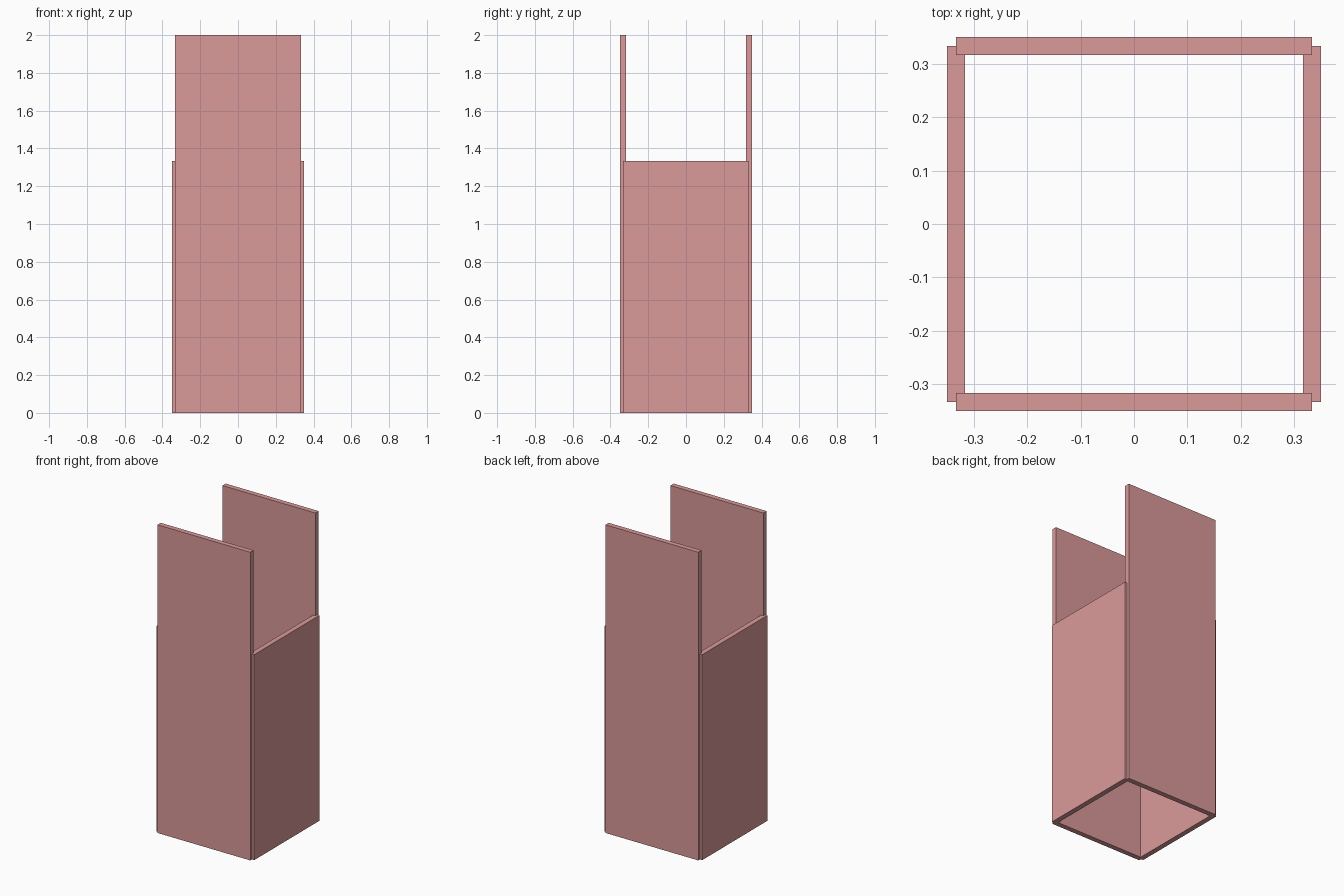
import bpy

if "Cube" in bpy.data.objects:
    bpy.data.objects.remove(bpy.data.objects["Cube"])

T = 1 / 30       # panel thickness
W = 2 / 3        # panel width
OFF = 1 / 3      # distance of panel centres from the axis

mat = bpy.data.materials.new("dusty_red")
mat.diffuse_color = (0.70, 0.32, 0.32, 1)
mat.use_nodes = True
mat.node_tree.nodes["Principled BSDF"].inputs["Base Color"].default_value = mat.diffuse_color


def panel(name, x, y, size):
    """Upright box panel standing on the ground."""
    bpy.ops.mesh.primitive_cube_add(size=1, location=(x, y, size[2] / 2))
    ob = bpy.context.object
    ob.name = name
    ob.scale = size
    bpy.ops.object.transform_apply(location=False, rotation=False, scale=True)
    ob.data.materials.append(mat)
    return ob


# Tall front and back panels
for name, s in (("front_panel", -1), ("back_panel", 1)):
    panel(name, 0, s * OFF, (W, T, 2.0))

# Shorter side panels, overlapping the tall ones at the corners
for name, s in (("left_panel", -1), ("right_panel", 1)):
    panel(name, s * OFF, 0, (T, W, 4 / 3))
